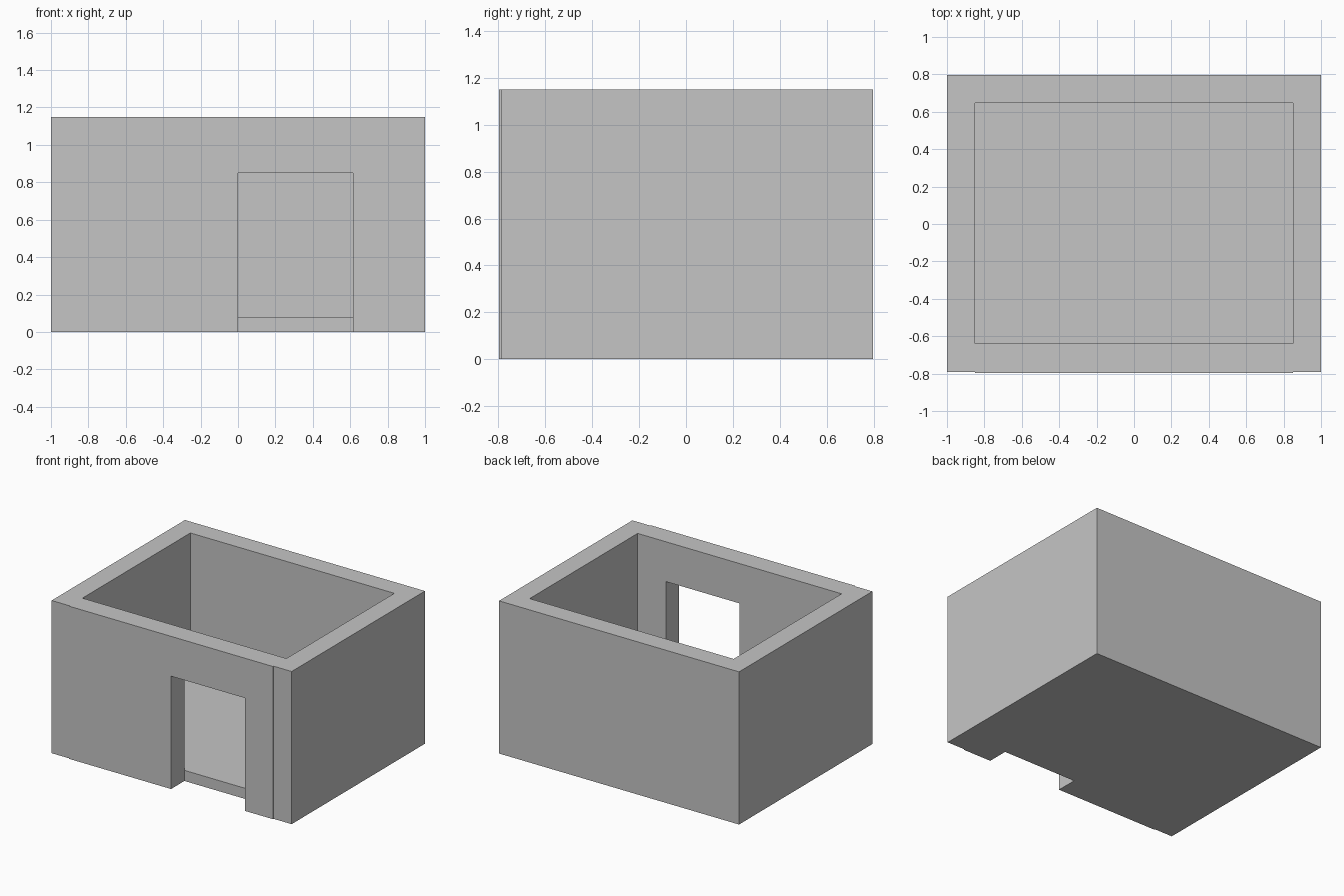
import bpy

cube = bpy.data.objects.get("Cube")
if cube:
    bpy.data.objects.remove(cube, do_unlink=True)

grey = bpy.data.materials.new("plain_grey")
grey.use_nodes = True
colour = (0.56, 0.56, 0.56, 1)
grey.diffuse_color = colour
grey.node_tree.nodes["Principled BSDF"].inputs["Base Color"].default_value = colour


def block(name, x, y, z):
    """Box spanning the given (low, high) ranges."""
    spans = (x, y, z)
    bpy.ops.mesh.primitive_cube_add(size=1, location=[(a + b) / 2 for a, b in spans])
    obj = bpy.context.object
    obj.name = name
    obj.scale = [b - a for a, b in spans]
    bpy.ops.object.transform_apply(location=False, rotation=False, scale=True)
    obj.data.materials.append(grey)
    return obj


HEIGHT = 1.15
DEPTH = 0.797       # half depth of the whole building
INNER_X = 0.85      # inner face of the side walls
FRONT_IN, BACK_IN = -0.638, 0.647

# Floor slab between the walls
block("floor", (-INNER_X, INNER_X), (FRONT_IN, BACK_IN), (0, 0.08))

# Side and back walls
block("left_wall", (INNER_X, 1), (-0.79, DEPTH), (0, HEIGHT))
block("right_wall", (-1, -INNER_X), (-0.79, DEPTH), (0, HEIGHT))
block("back_wall", (-INNER_X, INNER_X), (BACK_IN, DEPTH), (0, HEIGHT))

# Front wall, slightly proud of the side walls, with a doorway cut to the ground
front = block("front_wall", (-INNER_X, INNER_X), (-DEPTH, FRONT_IN), (0, HEIGHT))
cutter = block("doorway_cutter", (0, 0.615), (-1, -0.5), (-0.2, 0.85))
cutter.hide_render = True
cutter.hide_set(True)
cutter.display_type = 'WIRE'
cut = front.modifiers.new("doorway", 'BOOLEAN')
cut.operation = 'DIFFERENCE'
cut.solver = 'EXACT'
cut.object = cutter

# Bake the doorway and discard the cutter
bpy.ops.object.select_all(action='DESELECT')
bpy.context.view_layer.objects.active = front
front.select_set(True)
bpy.ops.object.modifier_apply(modifier=cut.name)
bpy.data.objects.remove(cutter, do_unlink=True)
